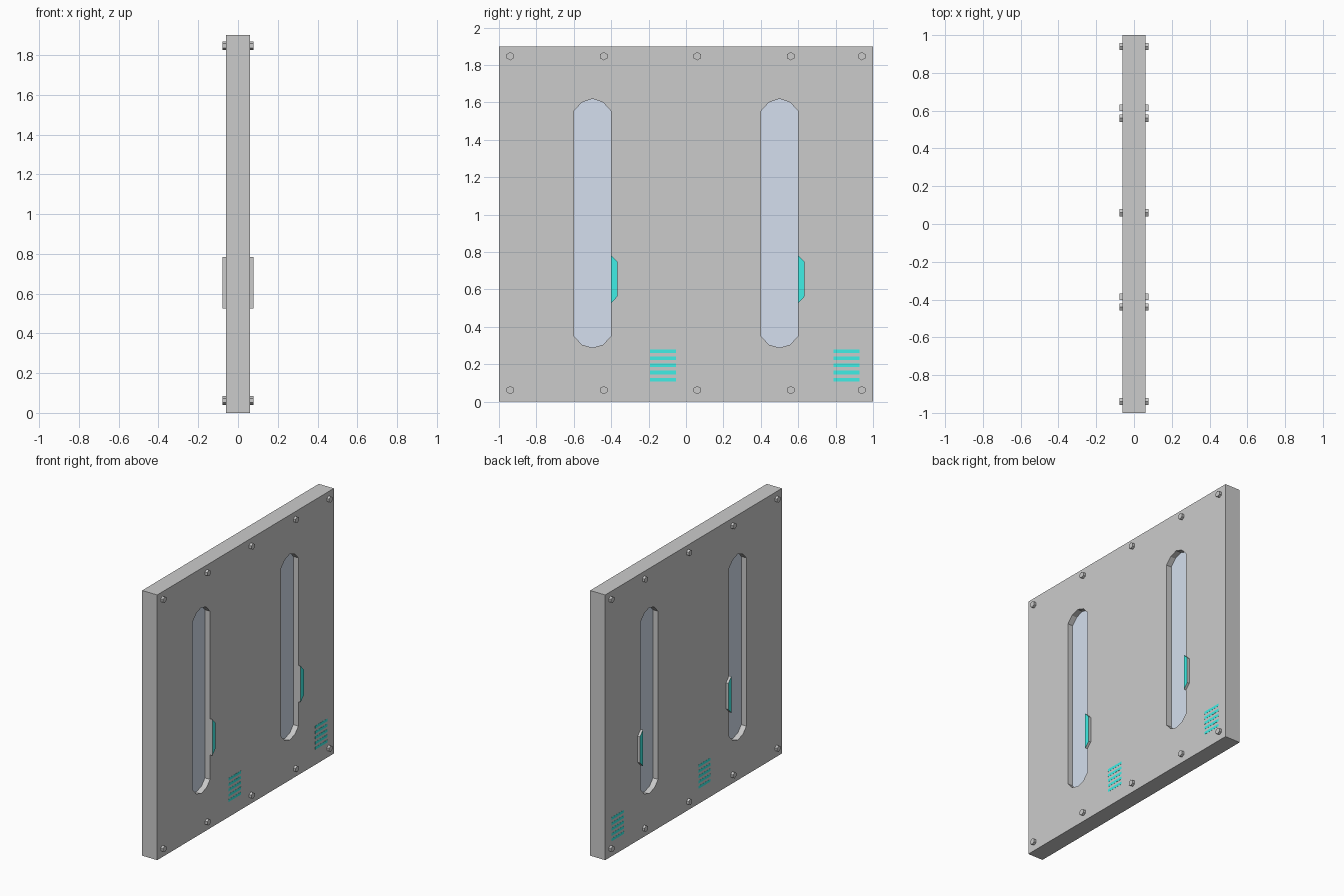
import bpy, bmesh
from math import sin, cos, radians

if "Cube" in bpy.data.objects:
    bpy.data.objects.remove(bpy.data.objects["Cube"])

HALF = 0.06      # half thickness of the panel
GLASS = 0.02     # half thickness of the glass


def material(name, rgb):
    m = bpy.data.materials.new(name)
    m.diffuse_color = (*rgb, 1)
    m.use_nodes = True
    m.node_tree.nodes["Principled BSDF"].inputs["Base Color"].default_value = m.diffuse_color
    return m


grey = material("panel_grey", (0.8, 0.8, 0.8))
teal = material("accent_teal", (0.05, 0.86, 0.79))
blue = material("window_blue", (0.66, 0.74, 0.86))


def prism(name, outlines, x0, x1, mats=(), face_mat=0):
    """Extrude y-z outlines from x0 to x1; face_mat colours the x-facing caps."""
    bm = bmesh.new()
    for pts in outlines:
        a = [bm.verts.new((x0, y, z)) for y, z in pts]
        b = [bm.verts.new((x1, y, z)) for y, z in pts]
        n = len(pts)
        for cap in (bm.faces.new(a), bm.faces.new(b)):
            cap.material_index = face_mat
        for i in range(n):
            j = (i + 1) % n
            bm.faces.new((a[i], a[j], b[j], b[i]))
    bmesh.ops.recalc_face_normals(bm, faces=bm.faces)
    me = bpy.data.meshes.new(name)
    bm.to_mesh(me)
    bm.free()
    for m in mats:
        me.materials.append(m)
    ob = bpy.data.objects.new(name, me)
    bpy.context.collection.objects.link(ob)
    return ob


def rect(y0, y1, z0, z1):
    return [(y0, z0), (y1, z0), (y1, z1), (y0, z1)]


def both_sides(ob):
    """Repeat a part on the opposite face of the panel."""
    ob.modifiers.new("mirror_x", 'MIRROR').use_axis[0] = True


# Long window outline with faceted rounded ends
half_slot = [(0.098, 0.35), (0.098, 1.555), (0.057, 1.60), (0, 1.62),
             (-0.057, 1.60), (-0.098, 1.555), (-0.098, 0.35),
             (-0.057, 0.305), (0, 0.288), (0.057, 0.305)]
slots = [[(y + c, z) for y, z in half_slot] for c in (-0.5, 0.5)]

# Panel with two window openings
panel = prism("door_panel", [rect(-1, 1, 0, 1.9)], -HALF, HALF)
cutter = prism("window_cutter", slots, -0.2, 0.2)
cutter.hide_render = True
cutter.hide_viewport = True
cut = panel.modifiers.new("window_openings", 'BOOLEAN')
cut.operation = 'DIFFERENCE'
cut.solver = 'EXACT'
cut.object = cutter

# Recessed glass
prism("window_glass", slots, -GLASS, GLASS, (blue,))

# Handles beside the windows, coloured on the outer face only
handles = [[(c, 0.525), (c + 0.035, 0.562), (c + 0.035, 0.748), (c, 0.785)]
           for c in (-0.402, 0.598)]
both_sides(prism("handles", handles, HALF, 0.078, (grey, teal), 1))

# Vent stripes
vents = [rect(y0, y1, z - 0.0095, z + 0.0095)
         for y0, y1 in ((-0.193, -0.053), (0.788, 0.928))
         for z in (0.118 + 0.038 * i for i in range(5))]
both_sides(prism("vent_stripes", vents, HALF, HALF + 0.001, (teal,)))

# Hexagonal bolts along top and bottom edges
bolts = [[(y + 0.022 * cos(radians(30 + 60 * k)),
           z + 0.022 * sin(radians(30 + 60 * k))) for k in range(6)]
         for y in (-0.94, -0.44, 0.06, 0.56, 0.94) for z in (0.062, 1.847)]
both_sides(prism("bolts", bolts, HALF, 0.078))
